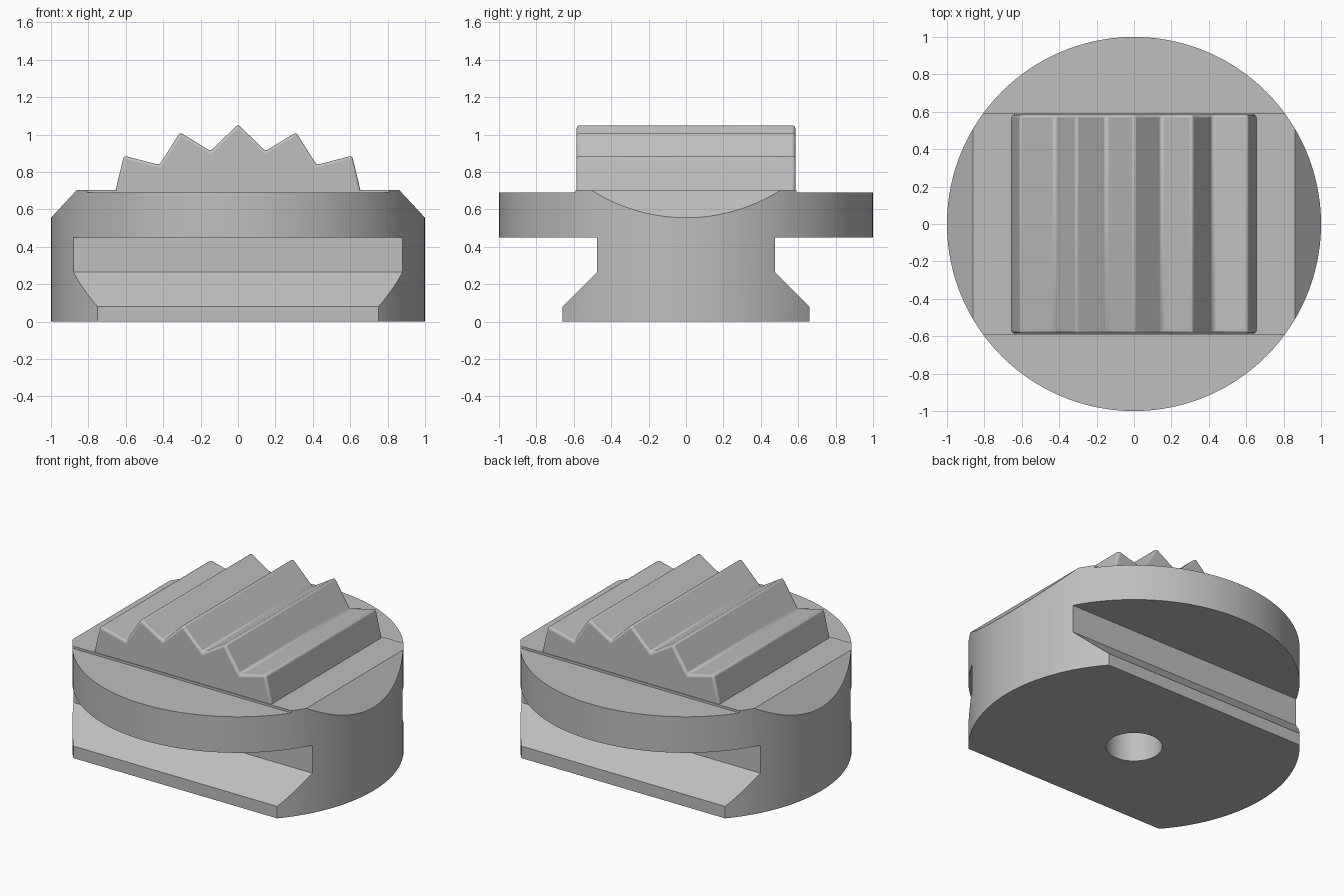
import bpy
import bmesh
from math import radians, hypot

if "Cube" in bpy.data.objects:
    bpy.data.objects.remove(bpy.data.objects["Cube"])

# One grey for the machined metal
metal = bpy.data.materials.new("grey metal")
metal.use_nodes = True
GREY = (0.52, 0.52, 0.52, 1)
metal.diffuse_color = GREY
metal.node_tree.nodes["Principled BSDF"].inputs["Base Color"].default_value = GREY


def prism(name, outline, half_length, axis):
    """Extrude a closed outline (side, height) symmetrically along x or y."""
    bm = bmesh.new()

    def place(side, t, z):
        return (t, side, z) if axis == "x" else (side, t, z)

    verts = [bm.verts.new(place(s, -half_length, z)) for s, z in outline]
    face = bm.faces.new(verts)
    grown = bmesh.ops.extrude_face_region(bm, geom=[face])["geom"]
    moved = [v for v in grown if isinstance(v, bmesh.types.BMVert)]
    bmesh.ops.translate(bm, verts=moved, vec=place(0, 2 * half_length, 0))
    bmesh.ops.recalc_face_normals(bm, faces=bm.faces)
    mesh = bpy.data.meshes.new(name)
    bm.to_mesh(mesh)
    bm.free()
    obj = bpy.data.objects.new(name, mesh)
    bpy.context.collection.objects.link(obj)
    obj.data.materials.append(metal)
    return obj


def cylinder(name, radius, bottom, top, sides):
    bpy.ops.mesh.primitive_cylinder_add(vertices=sides, radius=radius, depth=top - bottom,
                                        location=(0, 0, (top + bottom) / 2))
    obj = bpy.context.object
    obj.name = name
    obj.data.materials.append(metal)
    return obj


def activate(obj):
    bpy.ops.object.select_all(action="DESELECT")
    obj.select_set(True)
    bpy.context.view_layer.objects.active = obj


def combine(obj, tool, operation):
    mod = obj.modifiers.new("cut", "BOOLEAN")
    mod.operation, mod.object, mod.solver = operation, tool, "EXACT"
    activate(obj)
    bpy.ops.object.modifier_apply(modifier=mod.name)
    bpy.data.objects.remove(tool)


def mirrored(half):
    """Complete an outline whose right half runs from bottom to top."""
    return half + [(-s, z) for s, z in reversed(half) if s]


# Body: round blank cut to a dovetail section with a raised centre strip
section = mirrored([(0.66, 0), (0.66, 0.08), (0.475, 0.265), (0.475, 0.45),
                    (1.1, 0.45), (1.1, 0.69), (0.59, 0.69), (0.59, 0.705)])
body = cylinder("jaw_body", 1, -0.1, 1, 160)
combine(body, prism("section", section, 1.2, "x"), "INTERSECT")

# Sloped flats on both ends of the strip
for side in (-1, 1):
    wedge = [(side * x, z) for x, z in ((0.80, 0.77), (1.1, 0.448), (1.1, 0.77))]
    combine(body, prism("end_wedge", wedge, 1.2, "y"), "DIFFERENCE")

# Blind screw hole underneath
combine(body, cylinder("screw_hole", 0.17, -0.1, 0.45, 48), "DIFFERENCE")

# Rounded rim on the two lower shoulders
bm = bmesh.new()
bm.from_mesh(body.data)
bmesh.ops.remove_doubles(bm, verts=bm.verts, dist=0.0005)
rim = [e for e in bm.edges
       if all(abs(v.co.z - 0.69) < 0.002 and abs(v.co.y) > 0.58
              and hypot(v.co.x, v.co.y) > 0.995 for v in e.verts)
       and (e.verts[0].co - e.verts[1].co).length < 0.1]
bmesh.ops.bevel(bm, geom=rim, offset=0.018, segments=3, profile=0.5, affect="EDGES")
bm.to_mesh(body.data)
bm.free()

# Serrated grip: five ridges on a crowned block
ridges = mirrored([(0.665, 0.66), (0.61, 0.887), (0.42, 0.838),
                   (0.31, 1.012), (0.147, 0.912), (0, 1.055)])
grip = prism("serrated_grip", ridges, 0.585, "y")
bevel = grip.modifiers.new("soft edges", "BEVEL")
bevel.width, bevel.segments = 0.015, 3
bevel.limit_method, bevel.angle_limit = "ANGLE", radians(20)

for obj in (body, grip):
    activate(obj)
    bpy.ops.object.shade_smooth_by_angle(angle=radians(32))
